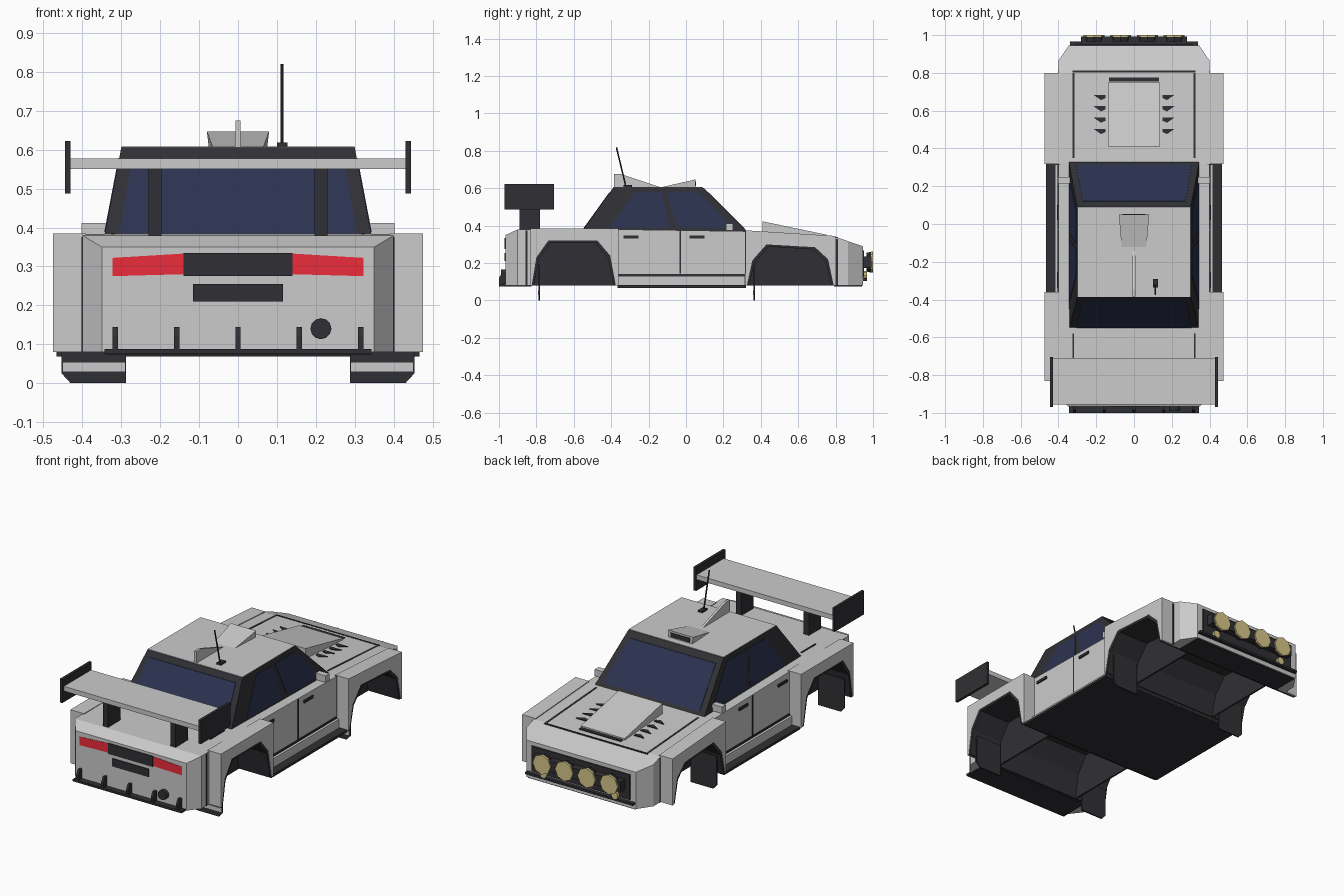
import bpy, bmesh, math
from mathutils import Vector

if "Cube" in bpy.data.objects:
    bpy.data.objects.remove(bpy.data.objects["Cube"])


def material(name, rgb):
    m = bpy.data.materials.new(name)
    m.diffuse_color = (*rgb, 1)
    m.use_nodes = True
    m.node_tree.nodes["Principled BSDF"].inputs["Base Color"].default_value = m.diffuse_color
    return m


WHITE = material("white_paint", (0.88, 0.88, 0.85))
DARK = material("dark_plastic", (0.03, 0.03, 0.035))
GLASS = material("blue_glass", (0.025, 0.032, 0.08))
RED = material("red_lens", (0.85, 0.025, 0.045))
YELLOW = material("yellow_lens", (0.68, 0.57, 0.25))


def finish(name, bm, mat):
    bmesh.ops.recalc_face_normals(bm, faces=bm.faces)
    me = bpy.data.meshes.new(name)
    bm.to_mesh(me)
    bm.free()
    me.materials.append(mat)
    ob = bpy.data.objects.new(name, me)
    bpy.context.collection.objects.link(ob)
    return ob


def slab(name, pts, vec, mat=DARK, cuts=()):
    """Extrude a polygon along vec; cuts are (point, outward normal) planes."""
    bm = bmesh.new()
    a = [bm.verts.new(p) for p in pts]
    b = [bm.verts.new(Vector(p) + Vector(vec)) for p in pts]
    bm.faces.new(a)
    bm.faces.new(b[::-1])
    n = len(a)
    for i in range(n):
        bm.faces.new((a[i], a[(i + 1) % n], b[(i + 1) % n], b[i]))
    for co, no in cuts:
        r = bmesh.ops.bisect_plane(bm, geom=bm.verts[:] + bm.edges[:] + bm.faces[:],
                                   plane_co=co, plane_no=no, clear_outer=True)
        edges = [e for e in r["geom_cut"] if isinstance(e, bmesh.types.BMEdge)]
        bmesh.ops.edgeloop_fill(bm, edges=edges)
    return finish(name, bm, mat)


def prism(name, yz, x0, x1, mat=DARK, cuts=()):
    return slab(name, [(x0, y, z) for y, z in yz], (x1 - x0, 0, 0), mat, cuts)


def box(name, x0, x1, y0, y1, z0, z1, mat=DARK):
    return prism(name, [(y0, z0), (y1, z0), (y1, z1), (y0, z1)], x0, x1, mat)


def rod(name, p, q, r, mat, sides=8, r2=None):
    p, q = Vector(p), Vector(q)
    bm = bmesh.new()
    bmesh.ops.create_cone(bm, cap_ends=True, segments=sides, radius1=r,
                          radius2=r if r2 is None else r2, depth=(q - p).length)
    ob = finish(name, bm, mat)
    ob.location = (p + q) / 2
    ob.rotation_euler = (q - p).to_track_quat('Z', 'Y').to_euler()
    return ob


def hood(y):
    return 0.37 - 0.0625 * (y - 0.32)


# Side profile and wheel arch openings (y, z)
top = [(-.965, .08), (-.965, .35), (-.90, .38), (-.55, .383), (.32, .37), (.80, .34), (.945, .29), (.945, .08)]
arches = {
    "rear": [(-.825, .08), (-.80, .23), (-.735, .322), (-.475, .322), (-.405, .24), (-.375, .08)],
    "front": [(.325, .08), (.355, .215), (.43, .30), (.69, .285), (.76, .22), (.79, .08)],
}
fender_tops = {
    "rear": [(-.832, .08), (-.832, .385), (-.36, .385), (-.36, .08)],
    "front": [(.318, .08), (.318, .375), (.80, .345), (.80, .08)],
}
side_profile = top + arches["front"][::-1] + arches["rear"][::-1]
liners = {}
for end, arch in arches.items():
    inner = [(y + (.012 if i < 3 else -.012), z - (.012 if 0 < i < 5 else 0))
             for i, (y, z) in enumerate(arch)]
    liners[end] = arch + inner[::-1]

# Main body: core open over the axles, arched flanks with clipped corners
prism("body_core", side_profile, -.27, .27, WHITE)
for end in liners:
    prism(end + "_axle_tunnel", liners[end], -.27, .27)
box("tail_floor", -.34, .34, -.96, -.825, .074, .081)
box("nose_floor", -.34, .34, .79, .94, .074, .081)
box("mid_floor", -.466, .466, -.365, .32, .068, .082)
for s, side in ((1, "right"), (-1, "left")):
    corner_cuts = [((s * .35, -.965, 0), (s * .065, -.05, 0)),
                   ((s * .345, .945, 0), (s * .08, .055, 0))]
    prism("body_flank_" + side, side_profile, s * .27, s * .40, WHITE, corner_cuts)

    # Wide fenders, dark wheel wells, mud flaps
    for end, arch in arches.items():
        prism(f"{end}_fender_{side}", fender_tops[end] + arch[::-1], s * .39, s * .475, WHITE)
        prism(f"{end}_arch_liner_{side}", liners[end], s * .27, s * .473)
        prism(f"{end}_well_wall_{side}", arch, s * .268, s * .278)
        fy = arch[0][0] + .037
        slab(f"{end}_mud_flap_{side}",
             [(s * x, fy, z) for x, z in ((.288, 0), (.43, 0), (.453, .025), (.453, .19), (.288, .19))],
             (0, .008, 0))
        box(f"{end}_flap_stripe_{side}", s * .29, s * .45, fy - .003, fy, .03, .053, WHITE)

    # Sill: pale strip above the floor ledge, dark line on top
    box("sill_strip_" + side, s * .395, s * .418, -.36, .315, .082, .132, WHITE)
    box("sill_line_" + side, s * .395, s * .404, -.36, .315, .132, .143)

    # Door gaps, handles and panel seams
    for y in (-.385, -.03, .32):
        box("door_gap_" + side, s * .39, s * .402, y - .004, y + .004, .145, .372)
    for y in (-.295, .06):
        box("door_handle_" + side, s * .39, s * .408, y - .04, y + .04, .332, .347)
    for y, h in ((-.853, .375), (.807, .33)):
        box("bumper_gap_" + side, s * .39, s * .402, y - .005, y + .005, .08, h)
    box("mirror_" + side, s * .34, s * .402, .215, .25, .375, .412, WHITE)
    prism("hood_seam_" + side, [(.35, hood(.35) + .002), (.8, hood(.8) + .002), (.8, .33), (.35, .35)],
          s * .316, s * .326)
    box("trunk_seam_" + side, s * .317, s * .325, -.71, -.58, .37, .386)

    # Hood louvers
    for y in (.49, .55, .61, .67):
        h = hood(y)
        slab("hood_louver_" + side, [(s * .15, y + .014, h - .01), (s * .215, y + .014, h - .01),
                                     (s * .175, y - .014, h - .01), (s * .15, y - .003, h - .01)], (0, 0, .014))

    # Wing end plate and stand
    box("wing_plate_" + side, s * .43, s * .445, -.97, -.705, .487, .622)
    box("wing_stand_" + side, s * .196, s * .23, -.89, -.78, .375, .555)
    # Tail light
    slab("tail_light_" + side, [(s * .14, -.967, .28), (s * .323, -.967, .275),
                                (s * .323, -.967, .322), (s * .14, -.967, .333)], (0, .007, 0), RED)
    # Fog light
    rod("fog_light_" + side, (s * .225, .94, .135), (s * .225, .968, .135), .022, YELLOW)

box("hood_front_seam", -.326, .326, .803, .813, .325, .3405)
box("wing_blade", -.432, .432, -.955, -.71, .55, .577, WHITE)

# Cabin: dark tapered frame with roof skin and glass
bm = bmesh.new()
rings = [[bm.verts.new(p) for p in ((-w, a, z), (w, a, z), (w, b, z), (-w, b, z))]
         for w, a, b, z in ((.345, -.557, .327, .37), (.30, -.388, .09, .605))]
for r in rings:
    bm.faces.new(r)
for i in range(4):
    j = (i + 1) % 4
    bm.faces.new((rings[0][i], rings[0][j], rings[1][j], rings[1][i]))
finish("cabin_frame", bm, DARK)
box("roof_skin", -.299, .299, -.387, .089, .603, .608, WHITE)


def side_x(z):
    return .345 - .045 * (z - .37) / .235


for s, side in ((1, "right"), (-1, "left")):
    for pane in ([(-.41, .388), (-.275, .578), (-.13, .578), (-.085, .388)],
                 [(-.045, .388), (-.105, .578), (.07, .578), (.25, .388)]):
        slab("side_window_" + side, [(s * (side_x(z) - .008), y, z) for y, z in pane], (s * .01, 0, 0), GLASS)
for name, y0, y1, d in (("rear_window", -.557, -.388, -1), ("windscreen", .327, .09, 1)):
    pts = []
    for x, t in ((-.305, .06), (.305, .06), (.272, .88), (-.272, .88)):
        pts.append((x, y0 + (y1 - y0) * t - d * .008, .37 + .235 * t))
    slab(name, pts, (0, d * .011, 0), GLASS)

# Roof vent, fin and antenna
bm = bmesh.new()
v = [bm.verts.new(p) for p in ((-.065, -.13, .606), (.065, -.13, .606), (.075, .05, .606), (-.075, .05, .606),
                               (.08, .05, .647), (-.08, .05, .647))]
for f in ((0, 1, 2, 3), (3, 2, 4, 5), (0, 1, 4, 5), (1, 2, 4), (0, 3, 5)):
    bm.faces.new([v[i] for i in f])
finish("roof_vent", bm, WHITE)
box("roof_vent_mouth", -.06, .06, .045, .053, .613, .637)
prism("roof_fin", [(-.385, .60), (-.385, .675), (-.345, .675), (-.14, .607)], -.007, .007, WHITE)
box("antenna_base", .10, .127, -.335, -.29, .605, .618)
rod("antenna", (.113, -.322, .612), (.113, -.372, .819), .004, DARK, 6)

# Hood scoop
prism("hood_scoop", [(.41, .35), (.41, .423), (.75, .352), (.75, .33)], -.138, .138, WHITE)
box("hood_scoop_slot", -.132, .132, .755, .775, .325, .347)

# Nose: grille, light bar, flat round lamps, splitter
box("grille", -.31, .31, .94, .952, .125, .268)
box("light_bar", -.28, .28, .95, .992, .175, .235)
for x in (-.212, -.071, .071, .212):
    rod("lamp_housing", (x, .965, .205), (x, .99, .205), .05, DARK, 8, .056)
    rod("lamp_lens", (x, .99, .205), (x, 1.0, .205), .056, YELLOW, 8)
box("splitter", -.34, .34, .93, .967, .105, .117)

# Tail: centre panel, plate, diffuser with fins, exhaust
box("tail_panel", -.14, .14, -.97, -.96, .275, .335)
box("plate_recess", -.115, .115, -.97, -.96, .21, .255)
box("diffuser", -.343, .343, -1.0, -.90, .076, .088)
for x in (-.315, -.157, 0, .157, .315):
    prism("diffuser_fin", [(-1.0, .08), (-1.0, .12), (-.985, .145), (-.96, .145), (-.96, .08)], x - .007, x + .007)
rod("exhaust", (.213, -.99, .14), (.213, -.95, .14), .027, DARK, 12)
